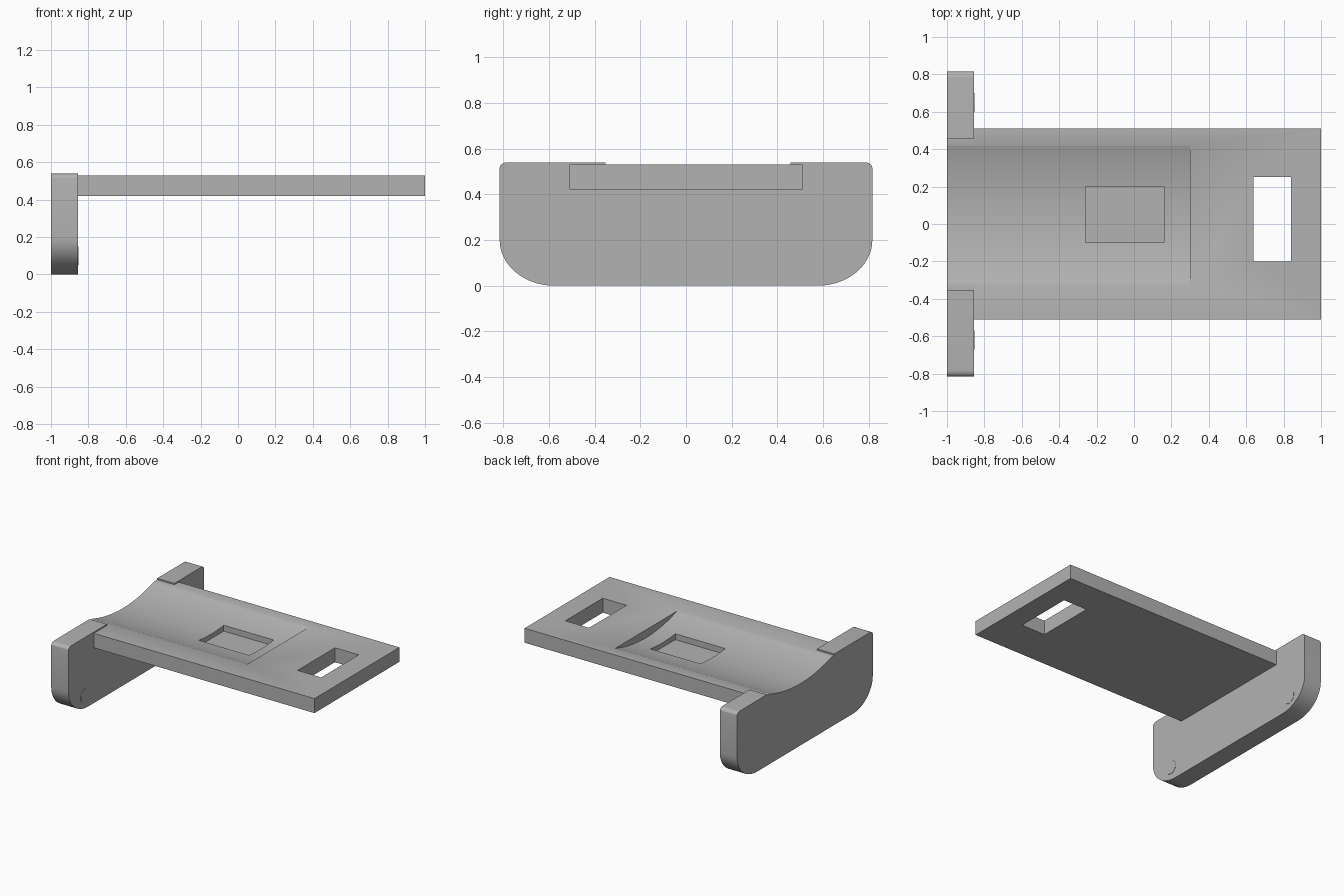
import bpy, bmesh, math
from mathutils import Matrix

if "Cube" in bpy.data.objects:
    bpy.data.objects.remove(bpy.data.objects["Cube"], do_unlink=True)

grey = bpy.data.materials.new("plain grey")
grey.use_nodes = True
colour = (0.45, 0.45, 0.45, 1)
grey.diffuse_color = colour
grey.node_tree.nodes["Principled BSDF"].inputs["Base Color"].default_value = colour


def finish(name, bm):
    bmesh.ops.recalc_face_normals(bm, faces=bm.faces)
    mesh = bpy.data.meshes.new(name)
    bm.to_mesh(mesh)
    bm.free()
    mesh.materials.append(grey)
    obj = bpy.data.objects.new(name, mesh)
    bpy.context.collection.objects.link(obj)
    return obj


def box(name, x, y, z):
    bm = bmesh.new()
    bmesh.ops.create_cube(bm, size=1)
    for v in bm.verts:
        for i, (lo, hi) in enumerate((x, y, z)):
            v.co[i] = hi if v.co[i] > 0 else lo
    return finish(name, bm)


def cylinder_x(name, x, y, z, radius, segments):
    bm = bmesh.new()
    place = Matrix.Translation((sum(x) / 2, y, z)) @ Matrix.Rotation(math.pi / 2, 4, 'Y')
    bmesh.ops.create_cone(bm, cap_ends=True, segments=segments, radius1=radius,
                          radius2=radius, depth=x[1] - x[0], matrix=place)
    return finish(name, bm)


def corner(y, z, ry, rz, start, steps):
    """Quarter ellipse running anticlockwise from the start angle."""
    angles = [math.radians(start + 90 * i / steps) for i in range(steps + 1)]
    return [(y + ry * math.cos(a), z + rz * math.sin(a)) for a in angles]


def cut(obj, cutters):
    for c in cutters:
        mod = obj.modifiers.new("cut", 'BOOLEAN')
        mod.operation = 'DIFFERENCE'
        mod.solver = 'EXACT'
        mod.object = c
    graph = bpy.context.evaluated_depsgraph_get()
    mesh = bpy.data.meshes.new_from_object(obj.evaluated_get(graph))
    obj.modifiers.clear()
    obj.data = mesh


# Main dimensions
half, top, rim = 0.815, 0.53, 0.54
inner = -0.855

# Flat deck
deck = box("deck", (inner, 1), (-0.51, 0.51), (0.42, top))

# End plate: rounded outline with a step between the two raised tabs
outline = (corner(half - 0.24, 0.2, 0.24, 0.2, 270, 14)
           + corner(half - 0.035, rim - 0.025, 0.035, 0.025, 0, 6)
           + [(0.458, rim), (0.458, top), (-0.353, top), (-0.353, rim)]
           + corner(0.035 - half, rim - 0.025, 0.035, 0.025, 90, 6)
           + corner(0.24 - half, 0.2, 0.24, 0.2, 180, 14))
bm = bmesh.new()
face = bm.faces.new([bm.verts.new((-1, y, z)) for y, z in outline])
new = bmesh.ops.extrude_face_region(bm, geom=[face])["geom"]
bmesh.ops.translate(bm, vec=(inner + 1, 0, 0),
                    verts=[v for v in new if isinstance(v, bmesh.types.BMVert)])
end_plate = finish("end_plate", bm)

# Cutters: shallow trough, blind pocket and through slot
chord, depth = 0.37, 0.06
radius = (chord ** 2 + depth ** 2) / (2 * depth)
trough = cylinder_x("trough_cutter", (-1.2, 0.3), 0.05, top - depth + radius, radius, 256)
pocket = box("pocket_cutter", (-0.26, 0.16), (-0.1, 0.2), (0.435, 0.7))
slot = box("slot_cutter", (0.64, 0.84), (-0.2, 0.25), (0.3, 0.7))
cut(deck, [trough, pocket, slot])
cut(end_plate, [trough])
for c in (trough, pocket, slot):
    bpy.data.objects.remove(c, do_unlink=True)

# Faint round bosses low on the inner face
bosses = [cylinder_x(side + "_boss", (inner - 0.01, inner + 0.002), y, 0.1, 0.05, 32)
          for side, y in (("front", -0.62), ("back", 0.65))]

# Smooth curves, sharp edges
bpy.ops.object.select_all(action='DESELECT')
for obj in [deck, end_plate] + bosses:
    obj.select_set(True)
    bpy.context.view_layer.objects.active = obj
bpy.ops.object.shade_smooth_by_angle(angle=math.radians(30))
